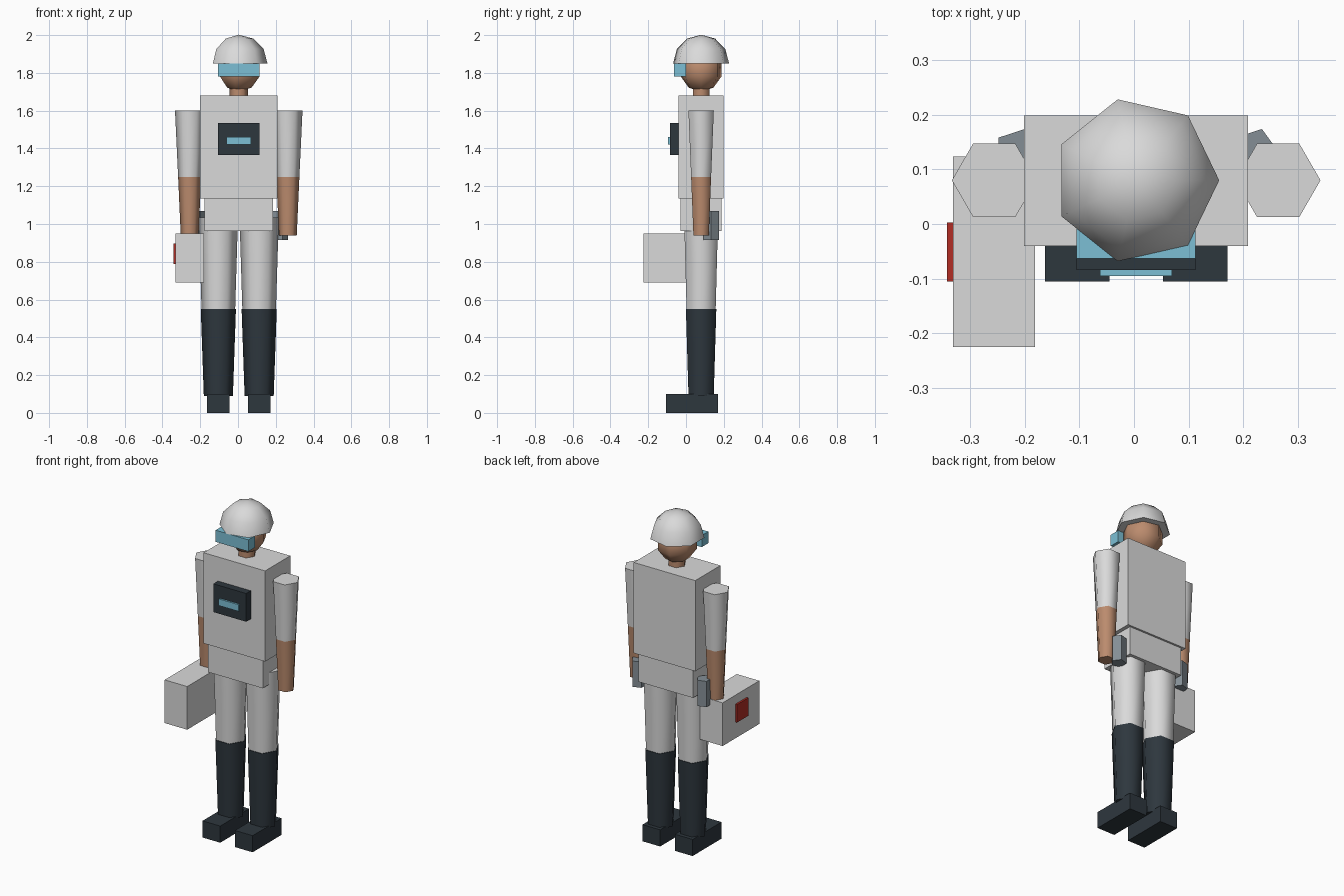
import bpy, bmesh, math
from mathutils import Matrix

cube = bpy.data.objects.get("Cube")
if cube:
    bpy.data.objects.remove(cube, do_unlink=True)

CX, CY = 0.004, 0.08  # body axis


def material(name, rgb):
    m = bpy.data.materials.new(name)
    m.use_nodes = True
    col = (*rgb, 1.0)
    m.diffuse_color = col
    m.node_tree.nodes["Principled BSDF"].inputs["Base Color"].default_value = col
    return m


WHITE = material("suit white", (0.70, 0.70, 0.70))
DARK = material("boot charcoal", (0.027, 0.038, 0.048))
SKIN = material("skin", (0.50, 0.26, 0.155))
CYAN = material("visor blue", (0.20, 0.52, 0.66))
GREY = material("pouch grey", (0.23, 0.27, 0.30))
RED = material("marker red", (0.45, 0.027, 0.018))


def finish(name, bm, mat, smooth=False):
    bmesh.ops.recalc_face_normals(bm, faces=bm.faces)
    me = bpy.data.meshes.new(name)
    bm.to_mesh(me)
    bm.free()
    me.materials.append(mat)
    ob = bpy.data.objects.new(name, me)
    bpy.context.collection.objects.link(ob)
    if smooth:
        bpy.ops.object.select_all(action='DESELECT')
        ob.select_set(True)
        bpy.context.view_layer.objects.active = ob
        bpy.ops.object.shade_smooth_by_angle(angle=math.radians(65))
    return ob


def box(name, mat, x, y, z):
    """Box from (min, max) ranges."""
    bm = bmesh.new()
    bmesh.ops.create_cube(bm, size=1)
    for v in bm.verts:
        for i, (lo, hi) in enumerate((x, y, z)):
            v.co[i] = hi if v.co[i] > 0 else lo
    return finish(name, bm, mat)


def turned(name, mat, x, y, profile, sides):
    """Solid of rings (radius, z); a zero radius makes a tip."""
    bm = bmesh.new()
    rings = []
    for r, z in profile:
        n = sides if r > 1e-4 else 1
        rings.append([bm.verts.new((x + r * math.cos(math.tau * i / sides),
                                    y + r * math.sin(math.tau * i / sides), z))
                      for i in range(n)])
    for a, b in zip(rings, rings[1:]):
        for i in range(sides):
            j = (i + 1) % sides
            quad = [a[i % len(a)], a[j % len(a)], b[j % len(b)], b[i % len(b)]]
            bm.faces.new(list(dict.fromkeys(quad)))
    for ring in (rings[0], rings[-1]):
        if len(ring) > 1:
            bm.faces.new(ring)
    return finish(name, bm, mat, True)


def arc(radius, base, degrees):
    return [(radius * math.cos(math.radians(a)),
             base + radius * math.sin(math.radians(a))) for a in degrees]


# Head, neck, helmet and visor
turned("head", SKIN, CX, CY, arc(0.115, 1.815, (-90, -54, -18, 18, 54, 90)), 7)
turned("neck", SKIN, CX, CY, [(0.05, 1.66), (0.05, 1.75)], 6)
turned("helmet", WHITE, CX, CY, arc(0.152, 1.85, (0, 30, 60, 90)), 7)
box("visor", CYAN, (-0.105, 0.113), (-0.063, 0.0), (1.78, 1.85))

# Torso, hips and chest unit
box("torso", WHITE, (-0.201, 0.209), (-0.04, 0.199), (1.134, 1.68))
box("hips", WHITE, (-0.178, 0.186), (-0.03, 0.187), (0.963, 1.134))
box("chest_panel", DARK, (-0.105, 0.113), (-0.084, -0.04), (1.365, 1.535))
box("chest_light", CYAN, (-0.062, 0.07), (-0.095, -0.084), (1.42, 1.46))

# Limbs and pouches on both sides
for side, s in (("left", 1), ("right", -1)):
    arm_x, leg_x = CX + s * 0.26, CX + s * 0.108
    turned(side + "_sleeve", WHITE, arm_x, CY, [(0.061, 1.25), (0.0775, 1.6)], 6)
    turned(side + "_forearm", SKIN, arm_x, CY, [(0.047, 0.94), (0.061, 1.25)], 6)
    turned(side + "_leg", WHITE, leg_x, CY, [(0.089, 0.55), (0.104, 1.035)], 6)
    turned(side + "_boot", DARK, leg_x, CY, [(0.077, 0.09), (0.093, 0.55)], 6)
    box(side + "_foot", DARK, (leg_x - 0.059, leg_x + 0.059), (-0.105, 0.17), (0, 0.1))
    turned(side + "_hip_canister", GREY, CX + s * 0.217, 0.133,
           [(0.043, 0.915), (0.043, 1.07)], 5)

# Carried case with its side marker
box("case", WHITE, (-0.331, -0.181), (-0.225, 0.124), (0.69, 0.95))
box("case_marker", RED, (-0.342, -0.331), (-0.105, 0.003), (0.788, 0.896))
